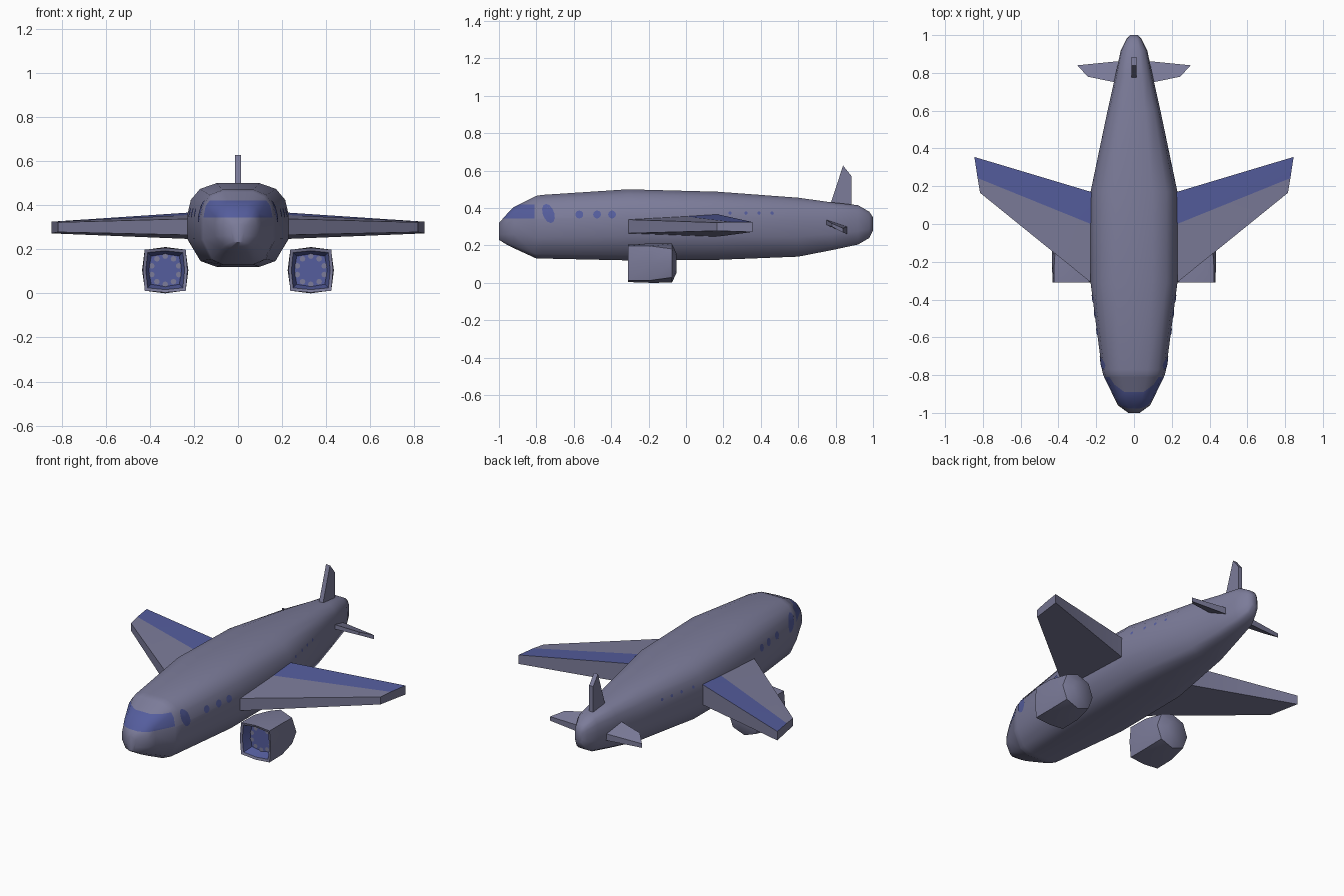
import bpy, bmesh, math
from mathutils import Vector
from mathutils.bvhtree import BVHTree

if "Cube" in bpy.data.objects:
    bpy.data.objects.remove(bpy.data.objects["Cube"])


def material(name, rgb):
    m = bpy.data.materials.new(name)
    m.diffuse_color = (*rgb, 1)
    m.use_nodes = True
    m.node_tree.nodes["Principled BSDF"].inputs["Base Color"].default_value = m.diffuse_color
    return m


GREY = material("violet_grey", (0.20, 0.20, 0.32))
BLUE = material("deep_blue", (0.09, 0.11, 0.34))


def finish(name, bm, angle=40, fix=True):
    if fix:
        bmesh.ops.recalc_face_normals(bm, faces=bm.faces)
    me = bpy.data.meshes.new(name)
    bm.to_mesh(me)
    for m in (GREY, BLUE):
        me.materials.append(m)
    me.shade_smooth()
    me.set_sharp_from_angle(angle=math.radians(angle))
    ob = bpy.data.objects.new(name, me)
    bpy.context.collection.objects.link(ob)
    bm.free()
    return ob


def loft(rings, rule=lambda i, j: 0, caps=(0, 0)):
    """Skin closed rings of points; rule gives the material of ring i, side j."""
    bm = bmesh.new()
    vs = [[bm.verts.new(p) for p in r] for r in rings]
    n = len(vs[0])
    for i in range(len(vs) - 1):
        for j in range(n):
            k = (j + 1) % n
            f = bm.faces.new((vs[i][j], vs[i][k], vs[i + 1][k], vs[i + 1][j]))
            f.material_index = rule(i, j)
    for r, c in zip((vs[0], vs[-1]), caps):
        bm.faces.new(r).material_index = c
    return bm


# Fuselage: one cross-section scaled along y (y, half width, bottom, top)
half = [(0, 1), (.42, 1), (.75, .93), (.93, .8), (1, .62), (1, .34), (.74, .07), (.42, 0), (0, 0)]
profile = half + [(-x, t) for x, t in half[-2:0:-1]]
stations = [(-1.0, .03, .23, .32), (-.96, .085, .205, .365), (-.92, .105, .185, .405),
            (-.80, .163, .13, .465), (-.77, .17, .13, .47), (-.31, .23, .12, .50),
            (.17, .23, .123, .487), (.60, .14, .14, .455), (.78, .10, .175, .43),
            (.92, .07, .205, .415), (.98, .04, .24, .38), (1.0, .02, .28, .35)]
bm = loft([[(x * w, y, b + t * (top - b)) for x, t in profile] for y, w, b, top in stations])

# Windshield: cut the nose and colour the band
for co, no in (((0, 0, .345), (0, 0, 1)), ((0, 0, .42), (0, 0, 1)), ((0, -.81, 0), (0, 1, 0))):
    near = [f for f in bm.faces if f.calc_center_median().y < -.72]
    geom = near + list({e for f in near for e in f.edges}) + list({v for f in near for v in f.verts})
    bmesh.ops.bisect_plane(bm, geom=geom, plane_co=co, plane_no=no, dist=1e-5)
for f in bm.faces:
    c = f.calc_center_median()
    f.material_index = int(c.y < -.81 and .345 < c.z < .42)
bmesh.ops.recalc_face_normals(bm, faces=bm.faces)
hull = BVHTree.FromBMesh(bm)
finish("fuselage", bm, 50)


# Side windows: thin discs laid on the hull (y, z, radius y, radius z, slant)
def window(bm, side, y, z, ry, rz, slant=0, n=12):
    def spot(r, a):
        dz = r * rz * math.sin(a)
        p, no, *_ = hull.ray_cast(Vector((side, y + r * ry * math.cos(a) - slant * dz, z + dz)),
                                  Vector((-side, 0, 0)))
        return bm.verts.new(p + no * .003)
    mid = spot(0, 0)
    rings = [[spot(r, math.tau * i / n) for i in range(n)] for r in (.5, 1)]
    for i in range(n):
        k = (i + 1) % n
        for f in ((mid, rings[0][i], rings[0][k]),
                  (rings[0][i], rings[1][i], rings[1][k], rings[0][k])):
            face = bm.faces.new(f if side > 0 else f[::-1])
            face.material_index = 1


for side, label in ((1, "right"), (-1, "left")):
    bm = bmesh.new()
    window(bm, side, -.735, .37, .032, .05, .25)
    for y in (-.57, -.475, -.395):
        window(bm, side, y, .365, .021, .021)
    for y in (.235, .32, .39, .46):
        window(bm, side, y, .372, .009, .009)
    finish(label + "_windows", bm, fix=False)

    # Wing: five-point section, blue flap on the rear of the top
    root = [(-.31, .265), (-.31, .338), (0, .355), (.17, .366), (.17, .247)]
    tip = [(.165, .278), (.165, .322), (.243, .326), (.355, .325), (.355, .272)]
    xt = [.815, .815, .828, .845, .845]
    rings = [[(side * x, y, z) for y, z in root] for x in (.15, .228)]
    rings.append([(side * x, y, z) for x, (y, z) in zip(xt, tip)])
    finish(label + "_wing", loft(rings, lambda i, j: int(j == 2)), 30)

    # Tailplane
    a = [(.06, .745, .31), (.06, .745, .337), (.06, .862, .30), (.06, .862, .262)]
    b = [(.10, .75, .31), (.10, .75, .337), (.10, .86, .30), (.10, .86, .262)]
    c = [(.245, .78, .30), (.245, .78, .318), (.30, .84, .292), (.30, .84, .268)]
    finish(label + "_tailplane", loft([[(side * x, y, z) for x, y, z in r] for r in (a, b, c)]), 30)

    # Engine: rounded square pod with a blue intake
    def ring(y, m, k):
        return [(side * .33 + u * (k if u and v else m), y, .105 + v * (k if u and v else m))
                for u, v in ((1, 0), (1, 1), (0, 1), (-1, 1), (-1, 0), (-1, -1), (0, -1), (1, -1))]
    pod = [ring(-.25, .074, .064), ring(-.305, .088, .08), ring(-.31, .101, .093),
           ring(-.19, .105, .092), ring(-.075, .104, .076), ring(-.05, .05, .036)]
    finish(label + "_engine", loft(pod, lambda i, j: int(i == 0), caps=(1, 0)), 45)

    # Grey studs around the back of the intake
    bm = bmesh.new()
    for i in range(10):
        t = math.tau * (i + .5) / 10
        cx, cz = side * .33 + .064 * math.cos(t), .105 + .064 * math.sin(t)
        bm.faces.new([bm.verts.new((cx + .013 * math.cos(q * math.tau / 8), -.254,
                                    cz + .013 * math.sin(q * math.tau / 8))) for q in range(8)])
    finish(label + "_intake_studs", bm, fix=False)

# Tail fin
fin = [(.765, .40), (.775, .43), (.84, .627), (.885, .57), (.885, .40)]
finish("tail_fin", loft([[(x, y, z) for y, z in fin] for x in (-.013, .013)]), 30)
